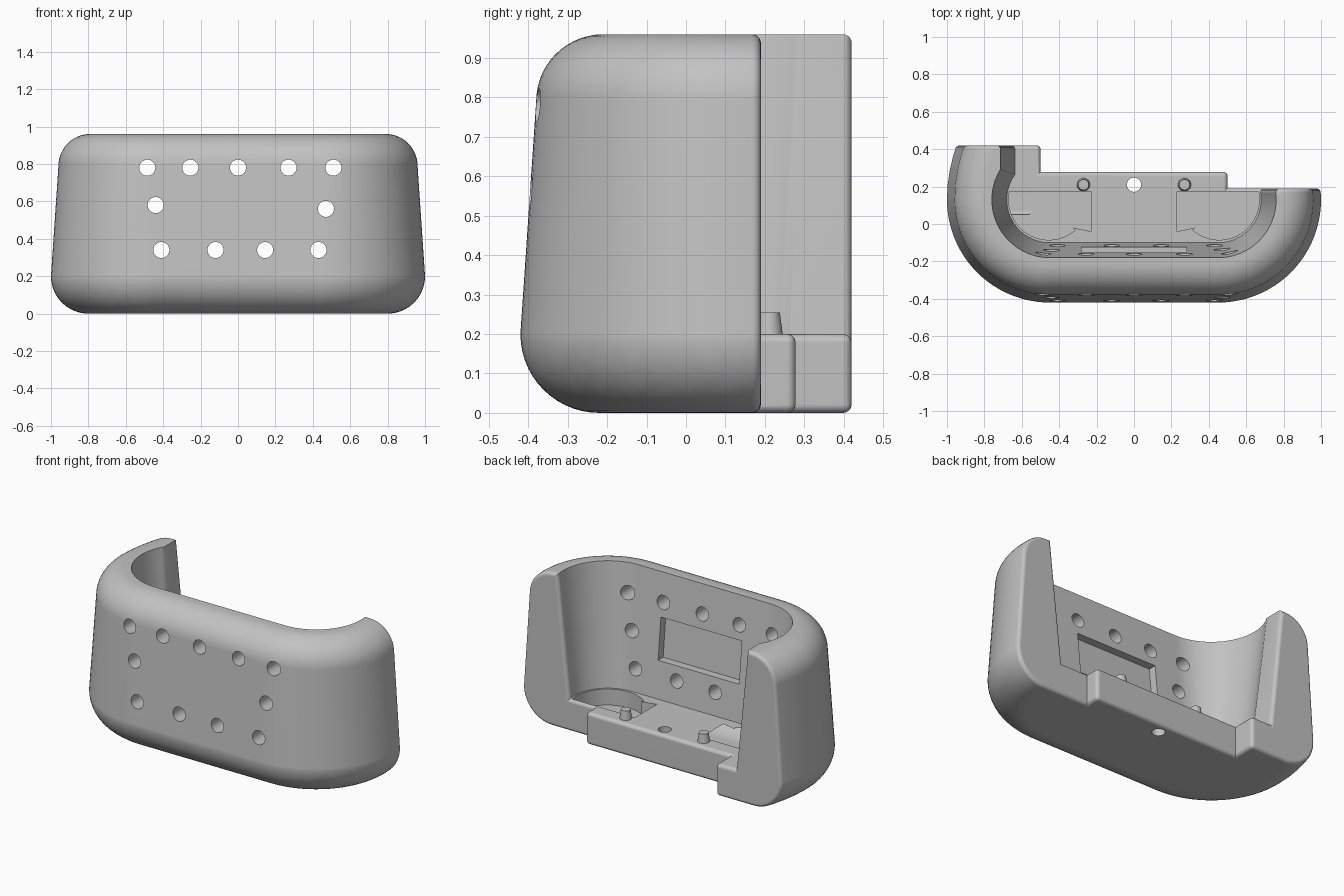
import bpy, bmesh, math
from mathutils import Vector, Matrix

old = bpy.data.objects.get("Cube")
if old:
    bpy.data.objects.remove(old, do_unlink=True)

grey = bpy.data.materials.new("plain grey")
grey.use_nodes = True
colour = (0.54, 0.54, 0.54, 1)
grey.diffuse_color = colour
grey.node_tree.nodes["Principled BSDF"].inputs["Base Color"].default_value = colour

CX, CY = 0.45, 0.13        # centre of the corner arcs
FLOOR, TOP = 0.2, 0.96
ROUND = 0.022              # rounding of the rear edges


def make(name, bm):
    bmesh.ops.recalc_face_normals(bm, faces=bm.faces[:])
    mesh = bpy.data.meshes.new(name)
    bm.to_mesh(mesh)
    bm.free()
    mesh.materials.append(grey)
    ob = bpy.data.objects.new(name, mesh)
    bpy.context.collection.objects.link(ob)
    return ob


def boolean(ob, other, operation):
    mod = ob.modifiers.new("bool", 'BOOLEAN')
    mod.object, mod.operation, mod.solver = other, operation, 'EXACT'
    graph = bpy.context.evaluated_depsgraph_get()
    mesh = bpy.data.meshes.new_from_object(ob.evaluated_get(graph))
    ob.modifiers.clear()
    ob.data = mesh
    bpy.data.objects.remove(other, do_unlink=True)


def skin(bm, a, b):
    for i in range(len(a)):
        j = (i + 1) % len(a)
        bm.faces.new((a[i], a[j], b[j], b[i]))


def loft(bm, rings):
    """Skin a stack of equal point rings and cap both ends."""
    rows = [[bm.verts.new(p) for p in ring] for ring in rings]
    for a, b in zip(rows, rows[1:]):
        skin(bm, a, b)
    bm.faces.new(rows[0][::-1])
    bm.faces.new(rows[-1])


def front_arc(r, start, end, steps):
    pts = []
    for i in range(steps + 1):
        a = math.radians(start + (end - start) * i / steps)
        side = CX if math.cos(a) > 0 else -CX
        if i * 2 == steps:      # straight front between both arcs
            pts += [(-CX, CY + r * math.sin(a)), (CX, CY + r * math.sin(a))]
        else:
            pts.append((side + r * math.cos(a), CY + r * math.sin(a)))
    return pts


def outer_plan(r, z):
    back = [(CX + r - 0.6 * d * d, CY + d) for d in (0.08, 0.16, 0.24, 0.32, 0.4)]
    pts = [(-x, y) for x, y in back[::-1]] + front_arc(r, 180, 360, 48) + back
    return [(x, y, z) for x, y in pts]


def inner_plan(r, z):
    return [(x, y, z) for x, y in front_arc(r, 140, 400, 64)]


# Outer body: tapered with large rounded top and bottom edges
profile = []
for i in range(15):
    a = math.pi / 2 * i / 14
    profile.append((0.35 + 0.2 * math.sin(a), 0.2 - 0.2 * math.cos(a)))
for i in range(15):
    a = math.pi / 2 * i / 14
    profile.append((0.34 + 0.17 * math.cos(a), 0.79 + 0.17 * math.sin(a)))
bm = bmesh.new()
loft(bm, [outer_plan(r, z) for r, z in profile])
shell = make("shell", bm)

# Cavity with drafted walls, opened straight through to the rear
over = 1.2
grow = (over - FLOOR) / (TOP - FLOOR)
bm = bmesh.new()
loft(bm, [inner_plan(0.23, FLOOR), inner_plan(0.23 + 0.08 * grow, over)])
boolean(shell, make("cavity_cutter", bm), 'DIFFERENCE')
low, high = 0.637, 0.637 + 0.077 * grow
bm = bmesh.new()
loft(bm, [[(-low, y, FLOOR), (low, y, FLOOR), (high, y, over), (-high, y, over)]
          for y in (0.2, 0.9)])
boolean(shell, make("rear_cutter", bm), 'DIFFERENCE')


def clip(bm, co, normal):
    """Remove everything beyond a plane and return the new cap."""
    geom = bm.verts[:] + bm.edges[:] + bm.faces[:]
    bmesh.ops.bisect_plane(bm, geom=geom, dist=1e-5, plane_co=co,
                           plane_no=normal, clear_outer=True)
    rim = list({v for e in bm.edges if e.is_boundary for v in e.verts})
    bmesh.ops.remove_doubles(bm, verts=rim, dist=0.003)
    rim = [e for e in bm.edges if e.is_boundary]
    return bmesh.ops.holes_fill(bm, edges=rim, sides=0)["faces"]


def section(name, rear, planes=()):
    """Part of the shell ending at y = rear with a rounded edge."""
    bm = bmesh.new()
    bm.from_mesh(shell.data)
    bmesh.ops.triangulate(bm, faces=bm.faces[:])
    for co, normal in planes:
        clip(bm, co, normal)
    cap = max(clip(bm, (0, rear - ROUND, 0), (0, 1, 0)), key=lambda f: f.calc_area())
    cap.normal_update()
    facing = cap.normal.copy()
    loop = list(cap.verts)
    base = [v.co.copy() for v in loop]
    sides = [facing.cross(base[(i + 1) % len(base)] - p).normalized()
             for i, p in enumerate(base)]
    # Inward direction of each rim point, mitred at corners
    inward = [(sides[i - 1] + s) / max(1 + sides[i - 1].dot(s), 0.5)
              for i, s in enumerate(sides)]
    bm.faces.remove(cap)
    for i in range(1, 6):
        a = math.pi / 2 * i / 5
        push = Vector((0, ROUND * math.sin(a), 0))
        ring = [bm.verts.new(p + d * ROUND * (1 - math.cos(a)) + push)
                for p, d in zip(base, inward)]
        skin(bm, loop, ring)
        loop = ring
    bm.faces.new(loop)
    return make(name, bm)


def rounded_block(name, x0, x1, y0, y1):
    """Block of floor height with all edges rounded."""
    bm = bmesh.new()
    size = Matrix.Diagonal((x1 - x0, y1 - y0, FLOOR, 1))
    centre = Matrix.Translation(((x0 + x1) / 2, (y0 + y1) / 2, FLOOR / 2))
    bmesh.ops.create_cube(bm, size=1, matrix=centre @ size)
    bmesh.ops.bevel(bm, geom=bm.edges[:], offset=ROUND, segments=5, profile=0.5,
                    affect='EDGES')
    return make(name, bm)


# Main body, the longer right arm with its foot and the middle tongue
body = section("holder_body", 0.19)
arm = section("right_arm", 0.42, [((0, 0, 0), (0, -1, 0)), ((-0.56, 0, 0), (1, 0, 0))])
bpy.data.objects.remove(shell, do_unlink=True)
boolean(body, arm, 'UNION')
boolean(body, rounded_block("arm_foot", -0.7, -0.5, 0.05, 0.42), 'UNION')
boolean(body, rounded_block("floor_tongue", -0.56, 0.5, 0, 0.278), 'UNION')


def cylinder(bm, centre, r1, r2, depth, turn=0.0):
    bmesh.ops.create_cone(bm, cap_ends=True, segments=32, radius1=r1, radius2=r2, depth=depth,
                          matrix=Matrix.Translation(centre) @ Matrix.Rotation(turn, 4, 'X'))


# Round holes through the front wall and the floor
bm = bmesh.new()
rows = {0.78: (-0.485, -0.255, 0, 0.27, 0.51), 0.34: (-0.41, -0.12, 0.145, 0.43),
        0.58: (-0.44,), 0.56: (0.47,)}
for z, xs in rows.items():
    for x in xs:
        cylinder(bm, (x, -0.3, z), 0.043, 0.043, 0.6, math.pi / 2)
cylinder(bm, (0, 0.21, 0.1), 0.038, 0.038, 0.4)

# Shallow window recess following the slope of the inner wall
wall = [(-0.1 - 0.105 * (z - FLOOR), z) for z in (0.43, 0.69)]
(y0, z0), (y1, z1) = wall
d = 0.05
loft(bm, [[(x, y0 - d, z0), (x, y0 + d, z0), (x, y1 + d, z1), (x, y1 - d, z1)]
          for x in (-0.28, 0.28)])

# Pockets in the floor
for s in (-1, 1):
    outline = [(0.23, 0.175), (0.23, -0.04), (0.325, -0.02)]
    for i in range(29):
        a = math.radians(-131 + 143 * i / 28)
        outline.append((0.455 + 0.215 * math.cos(a), 0.13 + 0.215 * math.sin(a)))
    loft(bm, [[(s * x, y, z) for x, y in outline] for z in (0.1, 0.3)])
boolean(body, make("detail_cutter", bm), 'DIFFERENCE')

# Locating pins
pins = []
for s, side in ((-1, "right"), (1, "left")):
    bm = bmesh.new()
    cylinder(bm, (s * 0.27, 0.21, FLOOR + 0.02), 0.037, 0.028, 0.07)
    pins.append(make(side + "_pin", bm))

for ob in [body] + pins:
    bpy.ops.object.select_all(action='DESELECT')
    ob.select_set(True)
    bpy.context.view_layer.objects.active = ob
    bpy.ops.object.shade_smooth_by_angle(angle=math.radians(30))
    ob.modifiers.new("even_shading", 'WEIGHTED_NORMAL').keep_sharp = True
